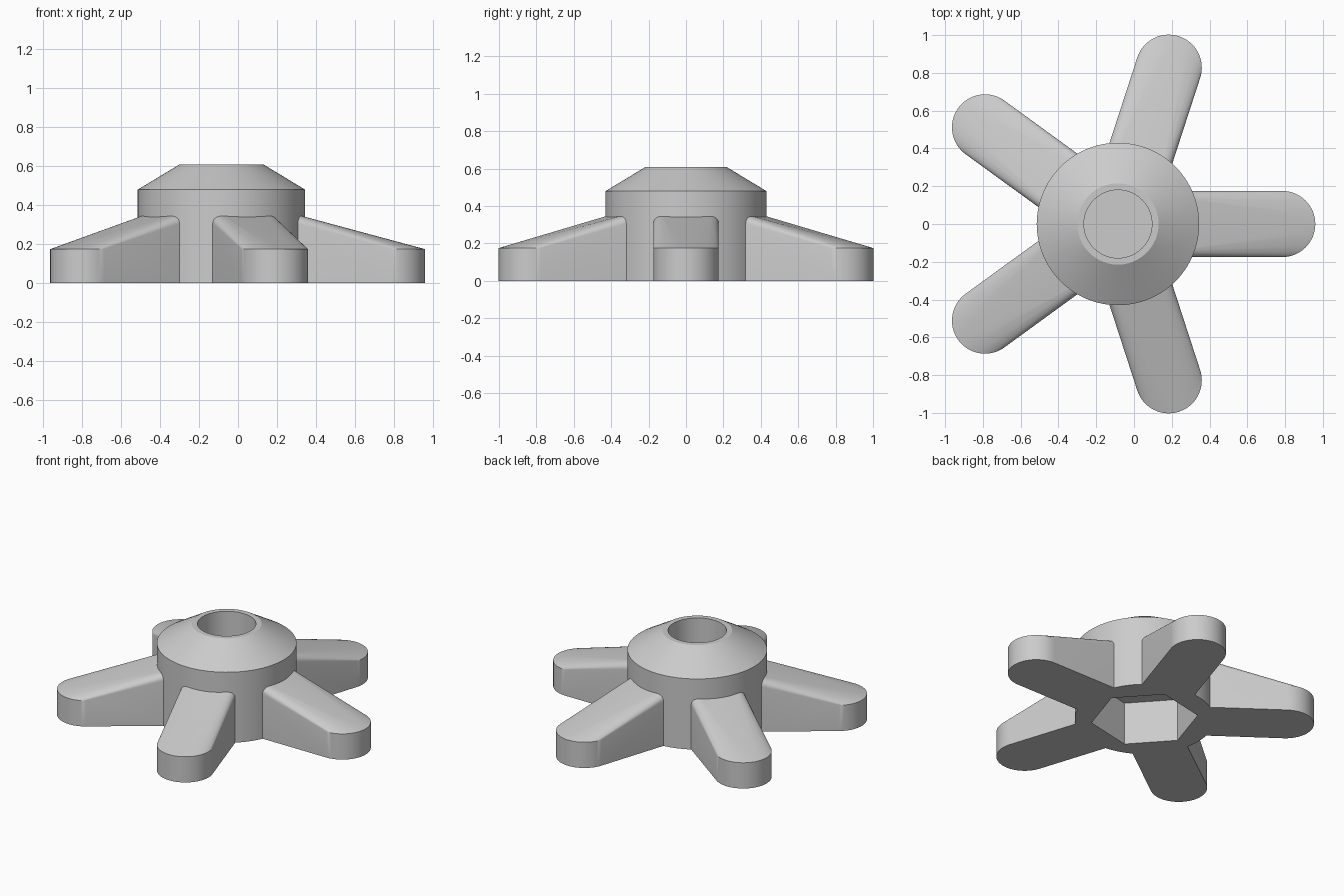
import bpy, bmesh
from math import cos, sin, pi, radians
from mathutils import Matrix, Vector

cube = bpy.data.objects.get("Cube")
if cube:
    bpy.data.objects.remove(cube, do_unlink=True)

CENTRE = Vector((-0.085, 0, 0))
ARM_REACH = 0.87      # hub axis to the centre of the rounded tip
ARM_HALF = 0.175

grey = bpy.data.materials.new("plain_grey")
grey.use_nodes = True
grey.diffuse_color = (0.6, 0.6, 0.6, 1)
grey.node_tree.nodes["Principled BSDF"].inputs["Base Color"].default_value = (0.6, 0.6, 0.6, 1)


def make_object(name, bm):
    bmesh.ops.recalc_face_normals(bm, faces=bm.faces)
    mesh = bpy.data.meshes.new(name)
    bm.to_mesh(mesh)
    bm.free()
    mesh.materials.append(grey)
    obj = bpy.data.objects.new(name, mesh)
    obj.location = CENTRE
    bpy.context.collection.objects.link(obj)
    return obj


def activate(obj):
    bpy.ops.object.select_all(action='DESELECT')
    obj.select_set(True)
    bpy.context.view_layer.objects.active = obj


def smooth(obj):
    activate(obj)
    bpy.ops.object.shade_smooth_by_angle(angle=radians(25))


# Hub: turned profile with a conical shoulder and a blind bore
def build_hub():
    bm = bmesh.new()
    profile = [(0, 0), (0.43, 0), (0.43, 0.48), (0.215, 0.61),
               (0.18, 0.61), (0.18, 0.31), (0, 0.31)]
    verts = [bm.verts.new((r, 0, z)) for r, z in profile]
    edges = [bm.edges.new(pair) for pair in zip(verts, verts[1:])]
    bmesh.ops.spin(bm, geom=verts + edges, cent=(0, 0, 0), axis=(0, 0, 1),
                   angle=2 * pi, steps=96, use_merge=True)
    bmesh.ops.remove_doubles(bm, verts=bm.verts, dist=0.0001)
    return make_object("hub", bm)


# Hexagonal nut pocket cut into the underside
def cut_pocket(hub):
    bm = bmesh.new()
    place = Matrix.Translation((0, 0, 0.095)) @ Matrix.Rotation(radians(72), 4, 'Z')
    ring = [place @ Vector((0.33 * cos(i * pi / 3), 0.33 * sin(i * pi / 3), z))
            for z in (-0.195, 0.195) for i in range(6)]
    bmesh.ops.convex_hull(bm, input=[bm.verts.new(p) for p in ring])
    cutter = make_object("pocket_cutter", bm)
    cutter.hide_render = True
    bpy.context.view_layer.update()
    mod = hub.modifiers.new("pocket", 'BOOLEAN')
    mod.operation, mod.solver, mod.object = 'DIFFERENCE', 'EXACT', cutter
    activate(hub)
    bpy.ops.object.modifier_apply(modifier=mod.name)
    bpy.data.objects.remove(cutter, do_unlink=True)


# Arm: hull from a round low tip to a tall root with rounded upper corners
def build_arm(name, angle):
    bm = bmesh.new()
    points = []
    for i in range(33):
        a = -pi / 2 + pi * i / 32
        for z in (0, 0.175):
            points.append((ARM_REACH + ARM_HALF * cos(a), ARM_HALF * sin(a), z))
    root, top, fillet = 0.35, 0.362, 0.045
    for side in (-1, 1):
        points.append((root, side * ARM_HALF, 0))
        for i in range(9):
            a = pi / 2 * i / 8
            points.append((root, side * (ARM_HALF - fillet + fillet * cos(a)),
                           top - fillet + fillet * sin(a)))
    turn = Matrix.Rotation(angle, 4, 'Z')
    hull = bmesh.ops.convex_hull(bm, input=[bm.verts.new(turn @ Vector(p)) for p in points])
    spare = {v for v in hull["geom_interior"] if isinstance(v, bmesh.types.BMVert)}
    bmesh.ops.delete(bm, geom=list(spare), context='VERTS')
    bmesh.ops.dissolve_limit(bm, angle_limit=radians(0.5), verts=bm.verts, edges=bm.edges)
    return make_object(name, bm)


hub = build_hub()
cut_pocket(hub)
smooth(hub)
for n in range(5):
    smooth(build_arm(f"arm_{n + 1}", radians(72 * n)))
